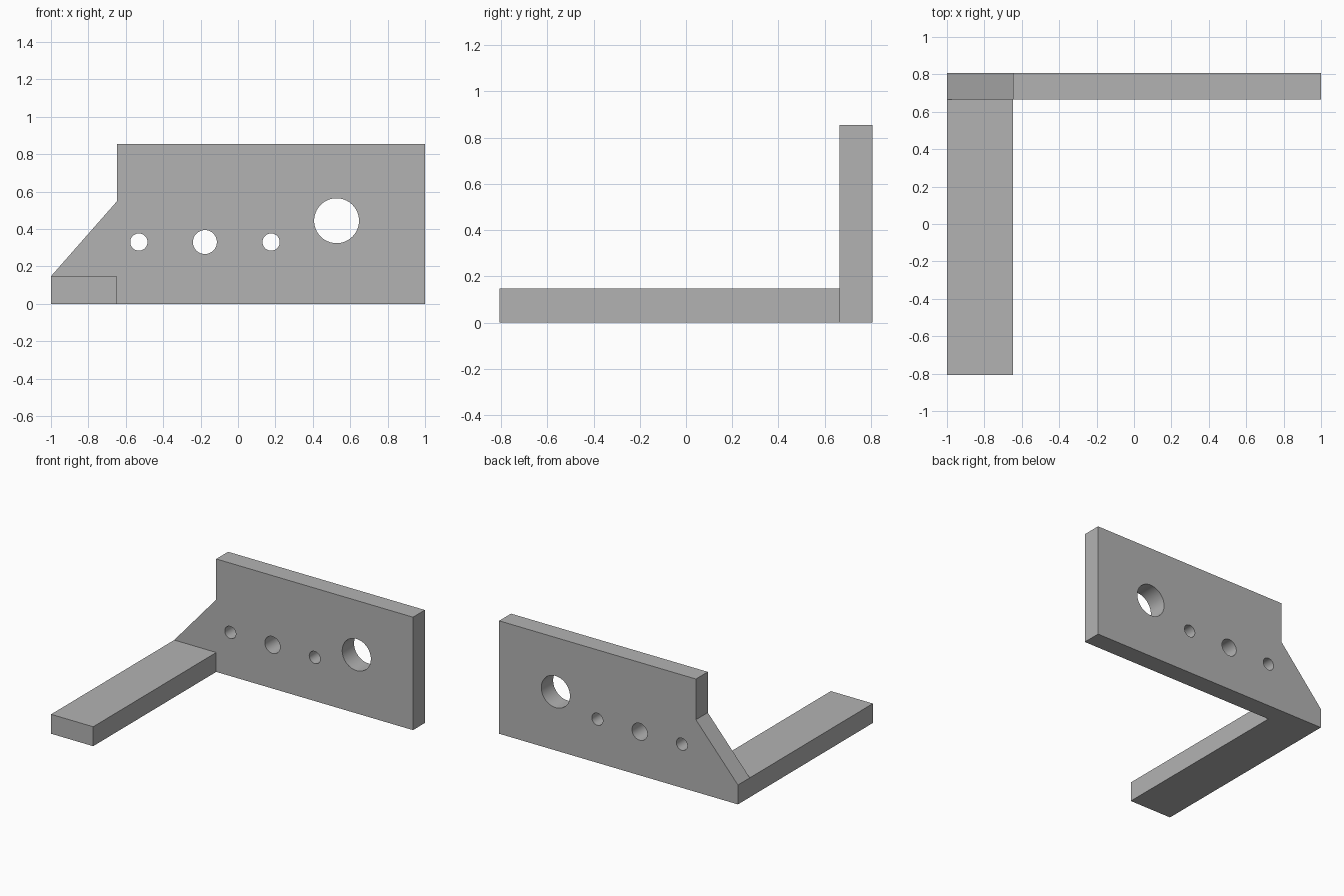
import bpy
import bmesh
import math

cube = bpy.data.objects.get("Cube")
if cube:
    bpy.data.objects.remove(cube, do_unlink=True)

# Single plain grey
grey = bpy.data.materials.new("plain grey")
grey.use_nodes = True
GREY = (0.45, 0.45, 0.45, 1)
grey.diffuse_color = GREY
grey.node_tree.nodes["Principled BSDF"].inputs["Base Color"].default_value = GREY

LEFT, RIGHT, STEP = -1.0, 1.0, -0.648
FRONT, PLATE_FRONT, BACK = -0.807, 0.665, 0.807
ARM_TOP, SLOPE_TOP, TOP = 0.147, 0.547, 0.855


def extrude_profile(name, profile, y0, y1):
    """Solid from an x-z outline, extruded along y."""
    bm = bmesh.new()
    face = bm.faces.new([bm.verts.new((x, y0, z)) for x, z in profile])
    result = bmesh.ops.extrude_face_region(bm, geom=[face])
    moved = [v for v in result["geom"] if isinstance(v, bmesh.types.BMVert)]
    bmesh.ops.translate(bm, verts=moved, vec=(0, y1 - y0, 0))
    bmesh.ops.recalc_face_normals(bm, faces=bm.faces)
    mesh = bpy.data.meshes.new(name)
    bm.to_mesh(mesh)
    bm.free()
    mesh.materials.append(grey)
    obj = bpy.data.objects.new(name, mesh)
    bpy.context.collection.objects.link(obj)
    return obj


def drill(target, x, z, radius):
    """Cut a round hole through the target along y."""
    bpy.ops.mesh.primitive_cylinder_add(
        vertices=64, radius=radius, depth=1,
        location=(x, (PLATE_FRONT + BACK) / 2, z), rotation=(math.pi / 2, 0, 0))
    cutter = bpy.context.object
    cutter.name = "hole_cutter"
    cutter.hide_render = True
    cutter.data.materials.append(grey)
    mod = target.modifiers.new("hole", "BOOLEAN")
    mod.operation = "DIFFERENCE"
    mod.solver = "EXACT"
    mod.object = cutter
    bpy.context.view_layer.objects.active = target
    bpy.ops.object.modifier_apply(modifier=mod.name)
    bpy.data.objects.remove(cutter, do_unlink=True)


# Upright plate with a sloped shoulder
plate = extrude_profile("upright_plate", [
    (LEFT, 0), (RIGHT, 0), (RIGHT, TOP),
    (STEP, TOP), (STEP, SLOPE_TOP), (LEFT, ARM_TOP)], PLATE_FRONT, BACK)

# Row of three small holes and one large hole
for x, z, radius in [(-0.53, 0.33, 0.046), (-0.177, 0.33, 0.064),
                     (0.177, 0.33, 0.046), (0.527, 0.444, 0.12)]:
    drill(plate, x, z, radius)

# Flat arm reaching forward
extrude_profile("base_arm", [
    (LEFT, 0), (STEP, 0), (STEP, ARM_TOP), (LEFT, ARM_TOP)], FRONT, PLATE_FRONT)

# Smooth hole walls, crisp edges elsewhere
bpy.ops.object.select_all(action="DESELECT")
plate.select_set(True)
bpy.context.view_layer.objects.active = plate
bpy.ops.object.shade_smooth_by_angle(angle=math.radians(30))
